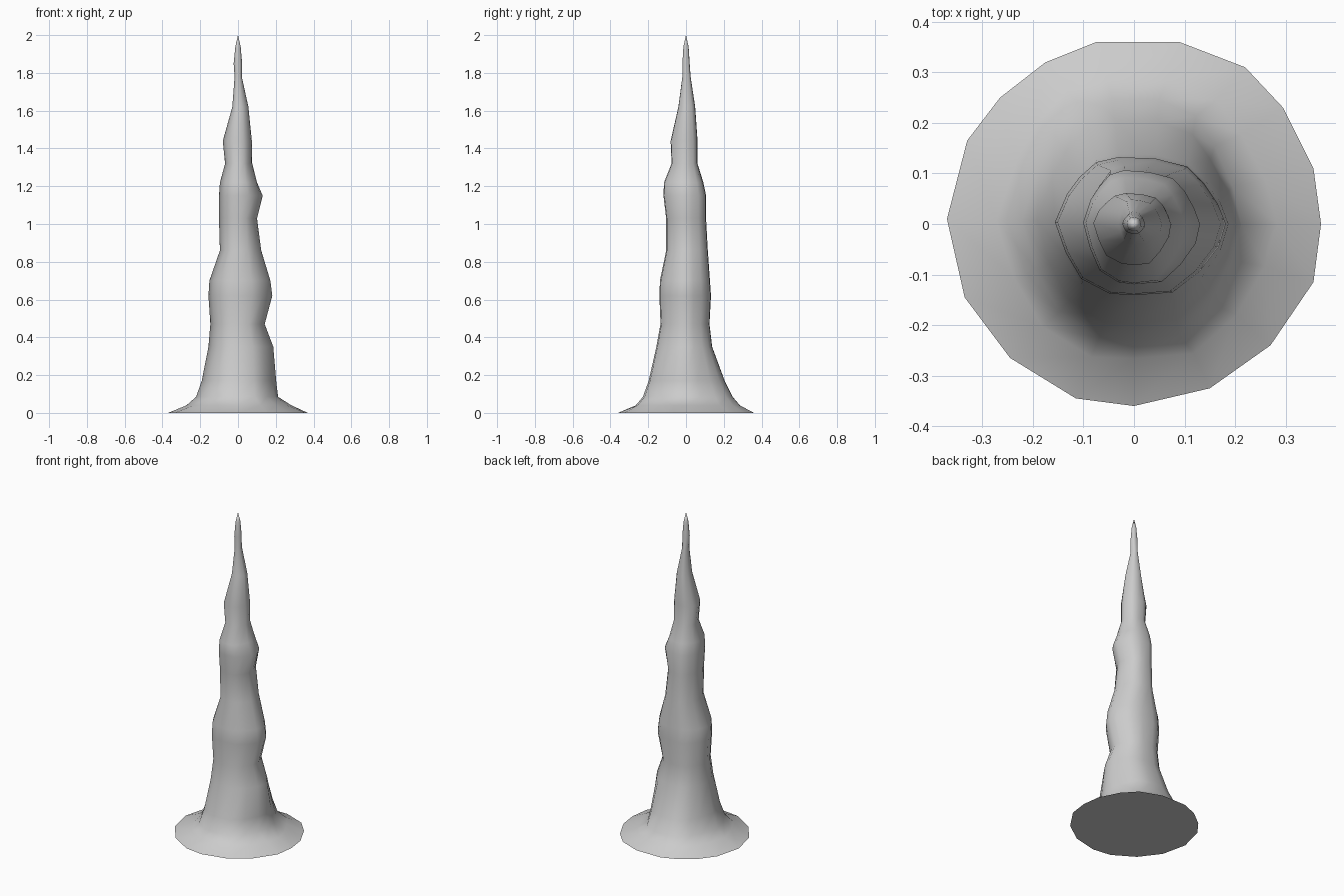
import bpy, bmesh, math

if "Cube" in bpy.data.objects:
    bpy.data.objects.remove(bpy.data.objects["Cube"])

# foot outline angles and radii come from an irregular 17-sided base
BASE = [(.09, .36), (-.075, .36), (-.175, .32), (-.265, .25), (-.33, .165), (-.37, .01),
        (-.335, -.145), (-.245, -.265), (-.115, -.345), (0, -.36), (.15, -.325), (.27, -.24),
        (.355, -.115), (.37, 0), (.355, .11), (.295, .23), (.22, .31)]

# lumpy profile: height, then reach to left, right, front, back
RINGS = [(.04, .27, .28, .28, .30), (.085, .22, .21, .24, .26), (.17, .19, .20, .208, .215),
         (.35, .155, .185, .165, .145), (.47, .145, .14, .142, .13), (.62, .155, .18, .148, .138),
         (.70, .15, .17, .145, .132), (.86, .095, .122, .11, .12), (1.03, .10, .10, .11, .11),
         (1.15, .10, .13, .125, .11), (1.22, .095, .10, .122, .095), (1.32, .068, .075, .08, .063),
         (1.44, .08, .073, .085, .063), (1.62, .03, .055, .042, .05), (1.78, .018, .02, .02, .025),
         (1.85, .023, .022, .02, .02), (1.94, .014, .014, .014, .014)]

bm = bmesh.new()
foot = [bm.verts.new((x, y, 0)) for x, y in BASE]
loops = [foot]
for z, left, right, front, back in RINGS:
    ring = []
    for x, y in BASE:
        a = math.atan2(y, x)
        c, s = math.cos(a), math.sin(a)
        ridge = 1 + 0.03 * math.cos(6 * a + 0.5 * z) - 0.02   # faint vertical ridges
        ring.append(bm.verts.new((c * (right if c > 0 else left) * ridge,
                                  s * (back if s > 0 else front) * ridge, z)))
    loops.append(ring)

# skin the rings, close the foot and the tip
n = len(BASE)
for lo, hi in zip(loops, loops[1:]):
    for i in range(n):
        j = (i + 1) % n
        bm.faces.new((lo[i], lo[j], hi[j], hi[i]))
tip = bm.verts.new((0, 0, 2))
for i in range(n):
    bm.faces.new((loops[-1][i], loops[-1][(i + 1) % n], tip))
bm.faces.new(foot)
bmesh.ops.recalc_face_normals(bm, faces=bm.faces)

mesh = bpy.data.meshes.new("stalagmite")
bm.to_mesh(mesh)
bm.free()
spire = bpy.data.objects.new("stalagmite", mesh)
bpy.context.collection.objects.link(spire)
bpy.context.view_layer.objects.active = spire
spire.select_set(True)
bpy.ops.object.shade_smooth_by_angle(angle=math.radians(60))
